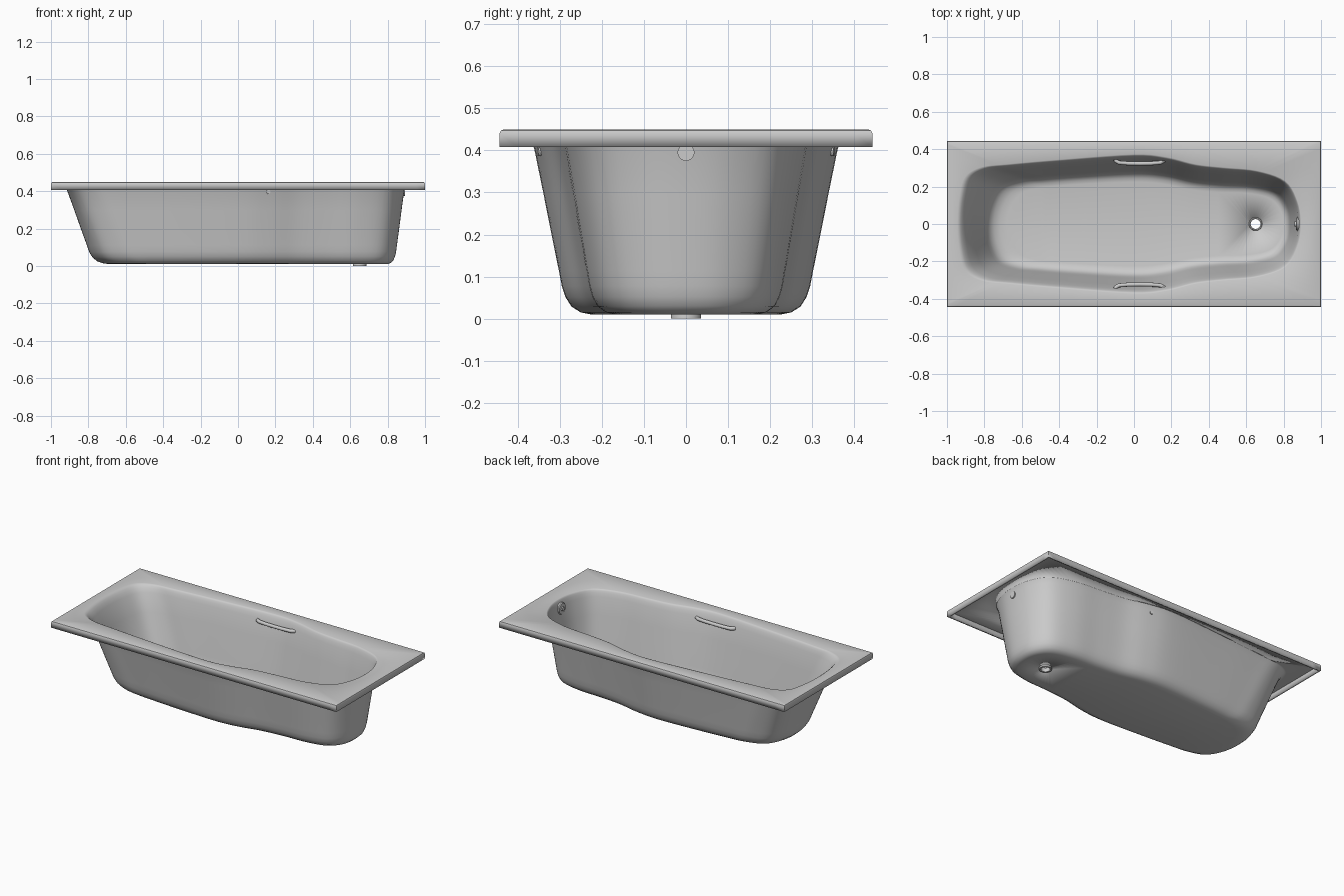
import bpy, bmesh, math
from mathutils import Vector, Matrix

if "Cube" in bpy.data.objects:
    bpy.data.objects.remove(bpy.data.objects["Cube"])

enamel = bpy.data.materials.new("light grey enamel")
enamel.use_nodes = True
GREY = (0.6, 0.6, 0.6, 1)
enamel.diffuse_color = GREY
enamel.node_tree.nodes["Principled BSDF"].inputs["Base Color"].default_value = GREY


def finish(obj, angle=35):
    obj.data.materials.append(enamel)
    bpy.ops.object.select_all(action="DESELECT")
    obj.select_set(True)
    bpy.context.view_layer.objects.active = obj
    bpy.ops.object.shade_smooth_by_angle(angle=math.radians(angle))


def add_mesh(name, bm):
    mesh = bpy.data.meshes.new(name)
    bm.to_mesh(mesh)
    bm.free()
    obj = bpy.data.objects.new(name, mesh)
    bpy.context.collection.objects.link(obj)
    return obj


def outline(half, steps=5):
    """Mirror half an outline in y and round it with a closed spline."""
    pts = [Vector(p) for p in half]
    pts += [Vector((p.x, -p.y)) for p in reversed(pts[1:-1])]
    n, out = len(pts), []
    for i in range(n):
        a, b, c, d = (pts[(i + k) % n] for k in (-1, 0, 1, 2))
        for s in range(steps):
            t = s / steps
            out.append(0.5 * (2 * b + (c - a) * t + (2 * a - 5 * b + 4 * c - d) * t * t
                              + (3 * b - a - 3 * c + d) * t ** 3))
    return out


def lathe(name, profile, matrix, closed=False):
    """Spin (radius, height) points about the local z axis."""
    bm = bmesh.new()
    vs = [bm.verts.new((r, 0, z)) for r, z in profile]
    es = [bm.edges.new(p) for p in zip(vs, vs[1:])]
    if closed:
        es.append(bm.edges.new((vs[-1], vs[0])))
    bmesh.ops.spin(bm, geom=vs + es, cent=(0, 0, 0), axis=(0, 0, 1),
                   angle=math.tau, steps=32, use_duplicate=False)
    bmesh.ops.remove_doubles(bm, verts=bm.verts, dist=0.0001)
    bmesh.ops.recalc_face_normals(bm, faces=bm.faces)
    bm.transform(matrix)
    finish(add_mesh(name, bm))


# Basin outlines: opening at the rim, and edge of the flat floor
opening = outline([(-.945, 0), (-.935, .14), (-.905, .25), (-.82, .303), (-.68, .32),
                   (-.42, .343), (0, .373), (.18, .357), (.33, .32), (.48, .303),
                   (.66, .285), (.81, .23), (.875, .12), (.893, 0)])
floor = outline([(-.68, 0), (-.66, .09), (-.6, .165), (-.5, .195), (-.4, .205),
                 (-.25, .215), (0, .225), (.15, .215), (.3, .185), (.45, .17),
                 (.6, .165), (.72, .14), (.78, .08), (.795, 0)])

# Rectangular rim points, one for each opening point, with exact corners
HX, HY, TOP = 1.0, 0.443, 0.45
rect = [p * min(HX / max(abs(p.x), 1e-6), HY / max(abs(p.y), 1e-6)) for p in opening]
for sx in (-1, 1):
    for sy in (-1, 1):
        corner = Vector((sx * HX, sy * HY))
        k = min(range(len(rect)), key=lambda i: (rect[i] - corner).length)
        rect[k] = corner


def clamp(v, m):
    return max(-m, min(m, v))


# Tub shell: skirt, rim, rolled lip, sloping walls and coved floor
rings = [[(clamp(p.x, HX - d), clamp(p.y, HY - d), z) for p in rect]
         for d, z in ((0, .408), (0, .44), (.003, .447), (.01, TOP))]
for f, z in ((0, TOP), (.035, .448), (.07, .441), (.105, .43), (.16, .408), (.31, .3),
             (.45, .195), (.56, .115), (.605, .08), (.66, .056), (.74, .037),
             (.86, .026), (1, .022)):
    rings.append([(*a.lerp(b, f), z) for a, b in zip(opening, floor)])

bm = bmesh.new()
loops = [[bm.verts.new(co) for co in ring] for ring in rings]
n = len(opening)
for a, b in zip(loops, loops[1:]):
    for i in range(n):
        j = (i + 1) % n
        bm.faces.new((a[i], b[i], b[j], a[j]))

# Flat floor with a round waste hole
DRAIN = Vector((.65, 0, 0))
hole = [bm.verts.new((DRAIN.x + .03 * math.cos(math.tau * k / 32),
                      .03 * math.sin(math.tau * k / 32), .022)) for k in range(32)]
edges = [bm.edges.new((hole[k], hole[(k + 1) % 32])) for k in range(32)]
edges += [bm.edges.get((loops[-1][i], loops[-1][(i + 1) % n])) for i in range(n)]
fill = bmesh.ops.triangle_fill(bm, edges=edges, use_beauty=True, normal=(0, 0, 1))
for g in fill["geom"]:
    if isinstance(g, bmesh.types.BMFace):
        g.normal_update()
        if g.normal.z < 0:
            g.normal_flip()
tub = add_mesh("tub_shell", bm)
finish(tub)
solid = tub.modifiers.new("sheet thickness", "SOLIDIFY")
solid.thickness = 0.012
solid.offset = -1
tub.modifiers.move(len(tub.modifiers) - 1, 0)

# Waste ring through the floor
lathe("drain_ring", [(.026, 0), (.036, 0), (.036, .022), (.033, .027), (.028, .027), (.026, .024)],
      Matrix.Translation(DRAIN), closed=True)

# Overflow cap on the upright end wall, facing into the basin
lathe("overflow_cap", [(0, 0), (.02, 0), (.02, .012), (.036, .012), (.036, .022), (.032, .027),
                       (.014, .028), (.012, .034), (0, .034)],
      Matrix.Translation((.893, 0, .395)) @ Matrix.Rotation(-math.pi / 2, 4, "Y"))

# Grab handles on both long walls, bolted through the wall
for side, sy in (("left_back", 1), ("right_front", -1)):
    curve = bpy.data.curves.new(side + "_handle", "CURVE")
    curve.dimensions = "3D"
    curve.bevel_depth = 0.011
    curve.bevel_resolution = 3
    curve.use_fill_caps = True
    path = [(-.1, .352), (-.098, .338), (-.08, .328), (-.03, .324), (.03, .323),
            (.09, .324), (.14, .328), (.16, .338), (.163, .352)]
    spline = curve.splines.new("POLY")
    spline.points.add(len(path) - 1)
    for p, (x, y) in zip(spline.points, path):
        p.co = (x, sy * y, .397, 1)
    handle = bpy.data.objects.new(side + "_handle", curve)
    handle.data.materials.append(enamel)
    bpy.context.collection.objects.link(handle)
